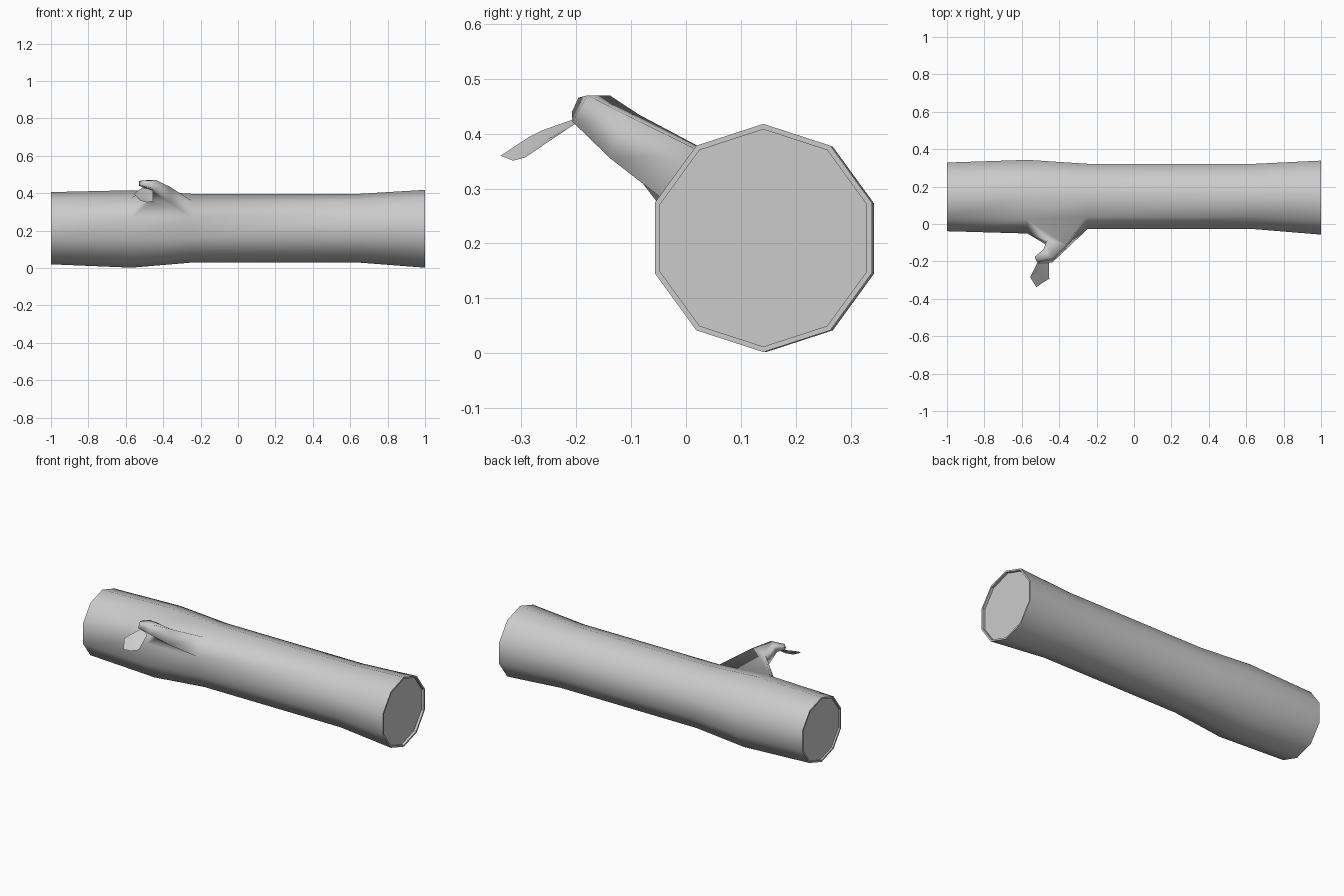
import bpy, bmesh, math
from mathutils import Vector

if "Cube" in bpy.data.objects:
    bpy.data.objects.remove(bpy.data.objects["Cube"])

SIDES = 10


def make_object(name, bm):
    bmesh.ops.recalc_face_normals(bm, faces=bm.faces)
    mesh = bpy.data.meshes.new(name)
    bm.to_mesh(mesh)
    bm.free()
    obj = bpy.data.objects.new(name, mesh)
    bpy.context.collection.objects.link(obj)
    return obj


def bridge(bm, a, b):
    n = len(a)
    return [bm.faces.new((a[i], a[(i + 1) % n], b[(i + 1) % n], b[i])) for i in range(n)]


def trunk_ring(bm, x, cy, cz, r):
    return [bm.verts.new((x, cy + r * math.sin(2 * math.pi * i / SIDES),
                          cz + r * math.cos(2 * math.pi * i / SIDES)))
            for i in range(SIDES)]


# Trunk: ten-sided log with a slight waist and shallow recessed ends
bm = bmesh.new()
sections = [(-0.99, 0.145, 0.213, 0.183, ), (-1, 0.145, 0.213, 0.183), (-1, 0.145, 0.213, 0.193),
            (-0.57, 0.146, 0.209, 0.207), (-0.25, 0.147, 0.213, 0.184),
            (0.65, 0.147, 0.213, 0.184), (1, 0.141, 0.21, 0.208),
            (1, 0.141, 0.21, 0.198), (0.985, 0.141, 0.21, 0.198)]
rings = [trunk_ring(bm, *s) for s in sections]
bands = [bridge(bm, a, b) for a, b in zip(rings, rings[1:])]
caps = [bm.faces.new(rings[0]), bm.faces.new(rings[-1])]
for band in bands[2:6]:
    for f in band:
        f.smooth = True

# Branch stub: grows out of one upper front face of the trunk
root = bands[3][8]
low_left, high_left = rings[3][8], rings[3][9]
loop = [low_left, high_left, rings[4][9], rings[4][8]]
bm.faces.remove(root)
stub = [((-0.415, -0.112, 0.395), (0.05, -0.012, 0), (0, 0.014, 0.04)),
        ((-0.462, -0.173, 0.446), (0.024, -0.02, 0), (0, 0.014, 0.024)),
        ((-0.522, -0.190, 0.453), (0.006, -0.012, 0), (0, 0.006, 0.013))]
for c, u, v in stub:
    c, u, v = Vector(c), Vector(u), Vector(v)
    ring = [bm.verts.new(c + u * su + v * sv)
            for su, sv in ((-1, -1), (-1, 1), (1, 1), (1, -1))]
    for f in bridge(bm, loop, ring):
        f.smooth = True
    loop = ring
bm.faces.new(loop).smooth = True

# Keep the cut rims crisp
for band in (bands[0], bands[1], bands[6], bands[7]):
    for f in band:
        for e in f.edges:
            e.smooth = False
make_object("log", bm)

# Leaf: a thin sheet hanging from the stub
bm = bmesh.new()
outline = [(-0.48, -0.192, 0.425), (-0.455, -0.21, 0.413), (-0.453, -0.293, 0.357),
           (-0.49, -0.315, 0.351), (-0.522, -0.338, 0.36), (-0.555, -0.285, 0.395),
           (-0.543, -0.26, 0.407), (-0.51, -0.195, 0.43)]
middle = bm.verts.new((-0.5, -0.262, 0.385))
edge = [bm.verts.new(p) for p in outline]
for i in range(len(edge)):
    bm.faces.new((middle, edge[i], edge[(i + 1) % len(edge)])).smooth = True
make_object("leaf", bm)
